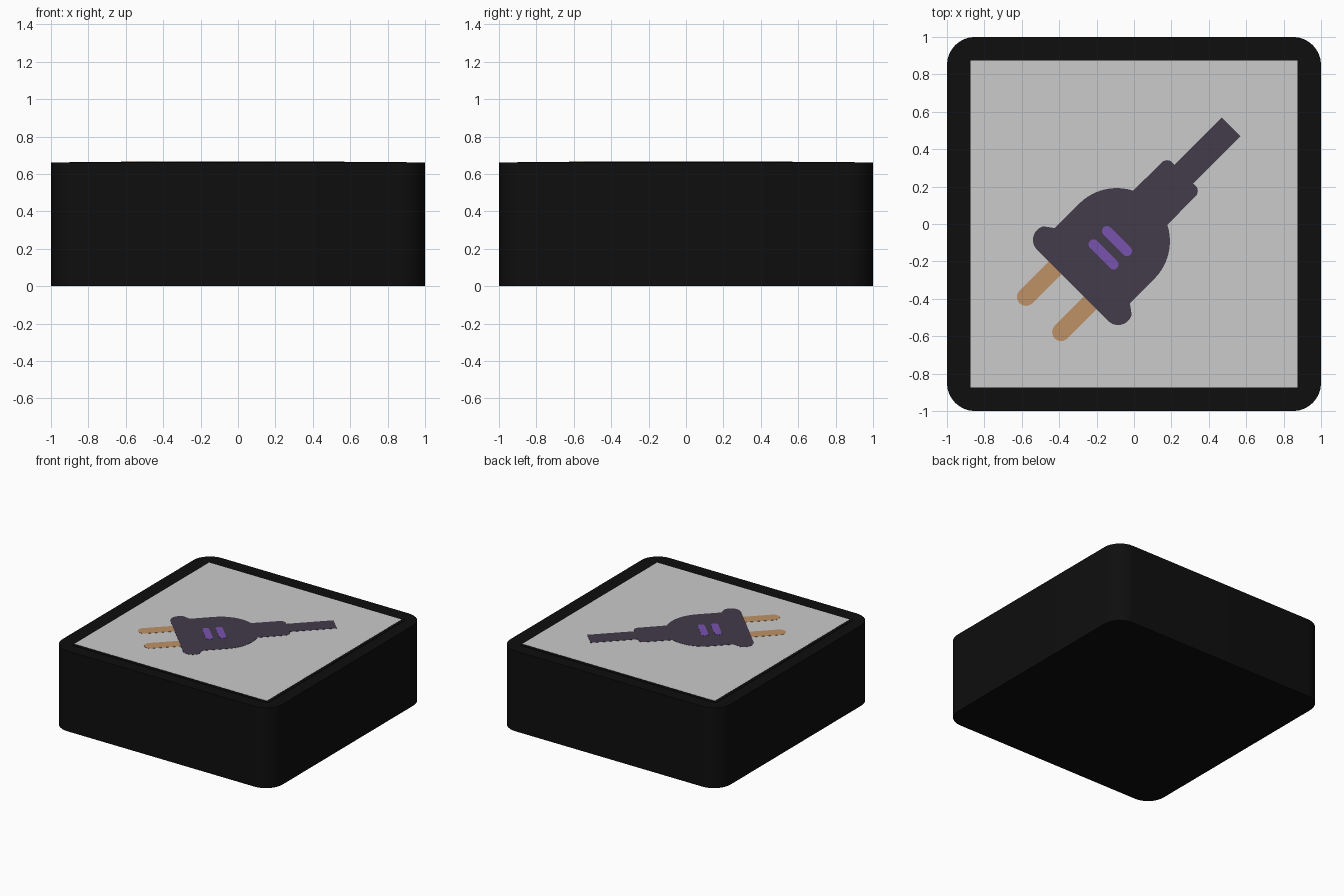
import bpy, bmesh, math

if "Cube" in bpy.data.objects:
    bpy.data.objects.remove(bpy.data.objects["Cube"])

S = math.sqrt(0.5)


def material(name, srgb):
    lin = [((c / 255 + 0.055) / 1.055) ** 2.4 if c > 10 else c / 255 / 12.92 for c in srgb]
    m = bpy.data.materials.new(name)
    m.diffuse_color = (*lin, 1)
    m.use_nodes = True
    m.node_tree.nodes["Principled BSDF"].inputs["Base Color"].default_value = m.diffuse_color
    return m


BLACK = material("black", (14, 14, 14))
GREY = material("light grey", (203, 203, 203))
PLUM = material("dark plum", (67, 59, 75))
COPPER = material("copper", (191, 145, 102))
PURPLE = material("purple", (120, 82, 175))


def arc(cx, cy, r, a0, a1, n=8):
    """Points on a circle between two angles in degrees."""
    return [(cx + r * math.cos(math.radians(a0 + (a1 - a0) * i / n)),
             cy + r * math.sin(math.radians(a0 + (a1 - a0) * i / n))) for i in range(n + 1)]


def prism(name, pts, z0, z1, mat, smooth=False):
    """Extrude a counter-clockwise outline from z0 to z1."""
    bm = bmesh.new()
    low = [bm.verts.new((x, y, z0)) for x, y in pts]
    high = [bm.verts.new((x, y, z1)) for x, y in pts]
    bm.faces.new(high)
    bm.faces.new(low[::-1])
    n = len(pts)
    for i in range(n):
        j = (i + 1) % n
        bm.faces.new((low[i], low[j], high[j], high[i]))
    bmesh.ops.recalc_face_normals(bm, faces=bm.faces)
    me = bpy.data.meshes.new(name)
    bm.to_mesh(me)
    bm.free()
    me.materials.append(mat)
    ob = bpy.data.objects.new(name, me)
    bpy.context.collection.objects.link(ob)
    if smooth:
        bpy.ops.object.select_all(action='DESELECT')
        ob.select_set(True)
        bpy.context.view_layer.objects.active = ob
        bpy.ops.object.shade_smooth_by_angle(angle=math.radians(30))
    return ob


def rounded_square(h, r):
    c = h - r
    return (arc(c, c, r, 0, 90) + arc(-c, c, r, 90, 180)
            + arc(-c, -c, r, 180, 270) + arc(c, -c, r, 270, 360))


def diagonal(pts):
    """Turn (along, across) plug coordinates into the diagonal on the top face."""
    return [((u - v) * S, (u + v) * S) for u, v in pts]


# Body, slightly raised top frame and picture panel
prism("housing", rounded_square(1.0, 0.15), 0, 0.66, BLACK, smooth=True)
prism("top_frame", rounded_square(0.9, 0.03), 0.655, 0.663, BLACK)
prism("picture_panel", rounded_square(0.875, 0.006), 0.658, 0.664, GREY)

# Plug outline: half profile from the cable end to the flange, then mirrored
half = [(0.735, 0.071), (0.376, 0.071)]
half += arc(0.338, 0.088, 0.04, 0, 90, 6)
half += [p for p in arc(-0.13, 0, 0.284, 27, 90, 16)]
half += [(-0.315, 0.284)]
half += arc(-0.389, 0.269, 0.075, 60, 180, 12)
outline = half + [(u, -v) for u, v in reversed(half)]
prism("plug_body", diagonal(outline), 0.6635, 0.6655, PLUM)

# Prongs with rounded tips
for side, v in (("left", 0.133), ("right", -0.133)):
    pts = [(-0.464, v + 0.048)] + arc(-0.684, v, 0.048, 90, 270, 12) + [(-0.464, v - 0.048)]
    prism(side + "_prong", diagonal(pts), 0.6635, 0.6655, COPPER)

# Grip marks across the plug
for name, u in (("upper", -0.129), ("lower", -0.23)):
    pts = arc(u, 0.076, 0.027, 0, 180) + arc(u, -0.076, 0.027, 180, 360)
    prism(name + "_grip_mark", diagonal(pts), 0.665, 0.667, PURPLE)
